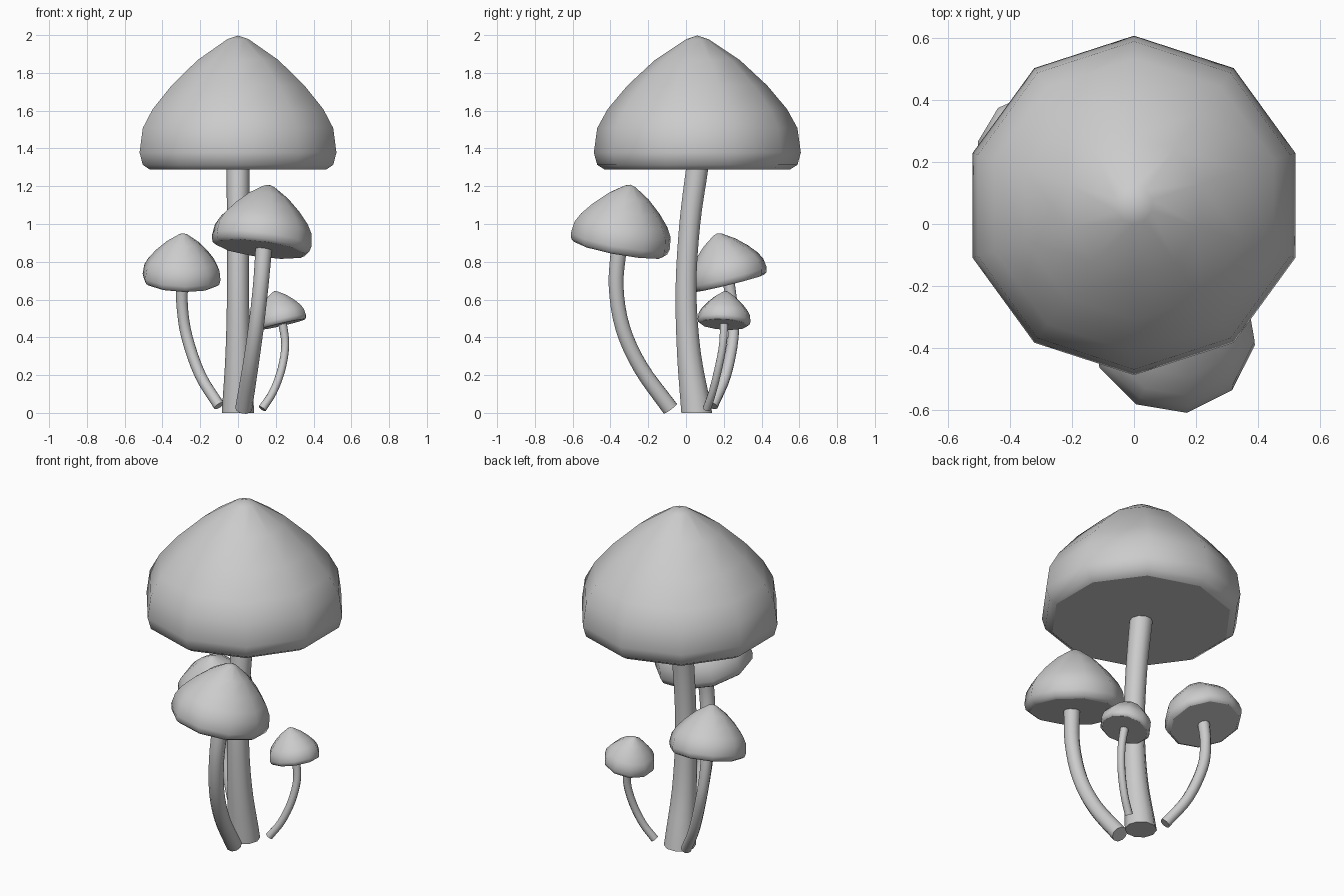
import bpy
import bmesh
from math import cos, sin, tau, radians
from mathutils import Vector

cube = bpy.data.objects.get("Cube")
if cube:
    bpy.data.objects.remove(cube)

SIDES = 10

grey = bpy.data.materials.new("plain grey")
grey.use_nodes = True
grey.diffuse_color = (0.6, 0.6, 0.6, 1)
grey.node_tree.nodes["Principled BSDF"].inputs["Base Color"].default_value = (0.6, 0.6, 0.6, 1)

# Cap silhouette as (radius, height) for the largest cap, rim to tip
CAP = [(0.49, 0), (0.53, 0.025), (0.548, 0.09), (0.53, 0.22), (0.475, 0.32),
       (0.37, 0.445), (0.225, 0.58), (0.06, 0.69)]
CAP_HEIGHT = 0.71


def finish(name, bm):
    """Smooth the sides, keep end discs flat and crisp, and link the part."""
    bmesh.ops.recalc_face_normals(bm, faces=bm.faces)
    for face in bm.faces:
        face.smooth = len(face.verts) < SIDES
        if not face.smooth:
            for edge in face.edges:
                edge.smooth = False
    mesh = bpy.data.meshes.new(name)
    bm.to_mesh(mesh)
    bm.free()
    mesh.materials.append(grey)
    obj = bpy.data.objects.new(name, mesh)
    bpy.context.collection.objects.link(obj)
    return obj


def bridge(bm, rings):
    for low, high in zip(rings, rings[1:]):
        for i in range(SIDES):
            j = (i + 1) % SIDES
            bm.faces.new((low[i], low[j], high[j], high[i]))


def cap(name, base, axis, scale, phase):
    """Lathed bell cap with a flat underside, leaning along its axis."""
    bm = bmesh.new()
    angles = [radians(phase) + tau * i / SIDES for i in range(SIDES)]
    rings = [[bm.verts.new((r * cos(a), r * sin(a), z)) for a in angles] for r, z in CAP]
    bridge(bm, rings)
    bm.faces.new(rings[0][::-1])
    tip = bm.verts.new((0, 0, CAP_HEIGHT))
    for i in range(SIDES):
        bm.faces.new((rings[-1][i], rings[-1][(i + 1) % SIDES], tip))
    obj = finish(name, bm)
    obj.location = base
    obj.scale = (scale,) * 3
    obj.rotation_mode = 'QUATERNION'
    obj.rotation_quaternion = Vector((0, 0, 1)).rotation_difference(Vector(axis))


def spline(points, steps=4):
    """Smooth path through (x, y, z, radius) points."""
    p = [Vector(q) for q in points]
    p = [2 * p[0] - p[1]] + p + [2 * p[-1] - p[-2]]
    path = []
    for a, b, c, d in zip(p, p[1:], p[2:], p[3:]):
        for k in range(steps):
            t = k / steps
            path.append(0.5 * (2 * b + (c - a) * t + (2 * a - 5 * b + 4 * c - d) * t ** 2
                               + (3 * b - a - 3 * c + d) * t ** 3))
    return path + [p[-2]]


def stem(name, points, level_ends=False):
    """Bent tapering tube with closed ends."""
    bm = bmesh.new()
    path = spline(points)
    rings = []
    for i, q in enumerate(path):
        tangent = (path[min(i + 1, len(path) - 1)] - path[max(i - 1, 0)]).xyz
        if level_ends and i in (0, len(path) - 1):
            tangent = Vector((0, 0, 1))
        turn = Vector((0, 0, 1)).rotation_difference(tangent)
        rings.append([bm.verts.new(q.xyz + turn @ Vector((cos(tau * k / SIDES), sin(tau * k / SIDES), 0)) * q.w)
                      for k in range(SIDES)])
    bridge(bm, rings)
    bm.faces.new(rings[0][::-1])
    bm.faces.new(rings[-1])
    finish(name, bm)


# Tall central mushroom
cap("tall_cap", (0, 0.06, 1.288), (0, 0, 1), 1, 18)
stem("tall_stem", [(0, 0.057, 0, 0.086), (0, 0.015, 0.32, 0.066), (0, 0, 0.66, 0.058),
                   (0, 0.02, 1.0, 0.058), (0, 0.06, 1.3, 0.062)], True)

# Front mushroom
cap("front_cap", (0.12, -0.355, 0.867), (0.13, 0.18, 1), 0.492, 27)
stem("front_stem", [(0.03, -0.083, 0.022, 0.045), (0.065, -0.24, 0.24, 0.042),
                    (0.095, -0.335, 0.45, 0.041), (0.12, -0.37, 0.67, 0.041),
                    (0.137, -0.355, 0.88, 0.044)])

# Back right mushroom
cap("back_right_cap", (-0.3, 0.232, 0.686), (0.04, -0.25, 1), 0.385, 24)
stem("back_right_stem", [(-0.1, 0.14, 0.038, 0.03), (-0.2, 0.21, 0.2, 0.03),
                         (-0.27, 0.25, 0.4, 0.03), (-0.295, 0.245, 0.56, 0.03),
                         (-0.297, 0.225, 0.7, 0.033)])

# Small back left mushroom
cap("small_cap", (0.234, 0.2, 0.468), (-0.23, 0.06, 1), 0.256, 18)
stem("small_stem", [(0.128, 0.11, 0.022, 0.022), (0.185, 0.14, 0.11, 0.021),
                    (0.23, 0.17, 0.23, 0.021), (0.25, 0.195, 0.36, 0.021),
                    (0.235, 0.202, 0.48, 0.023)])
